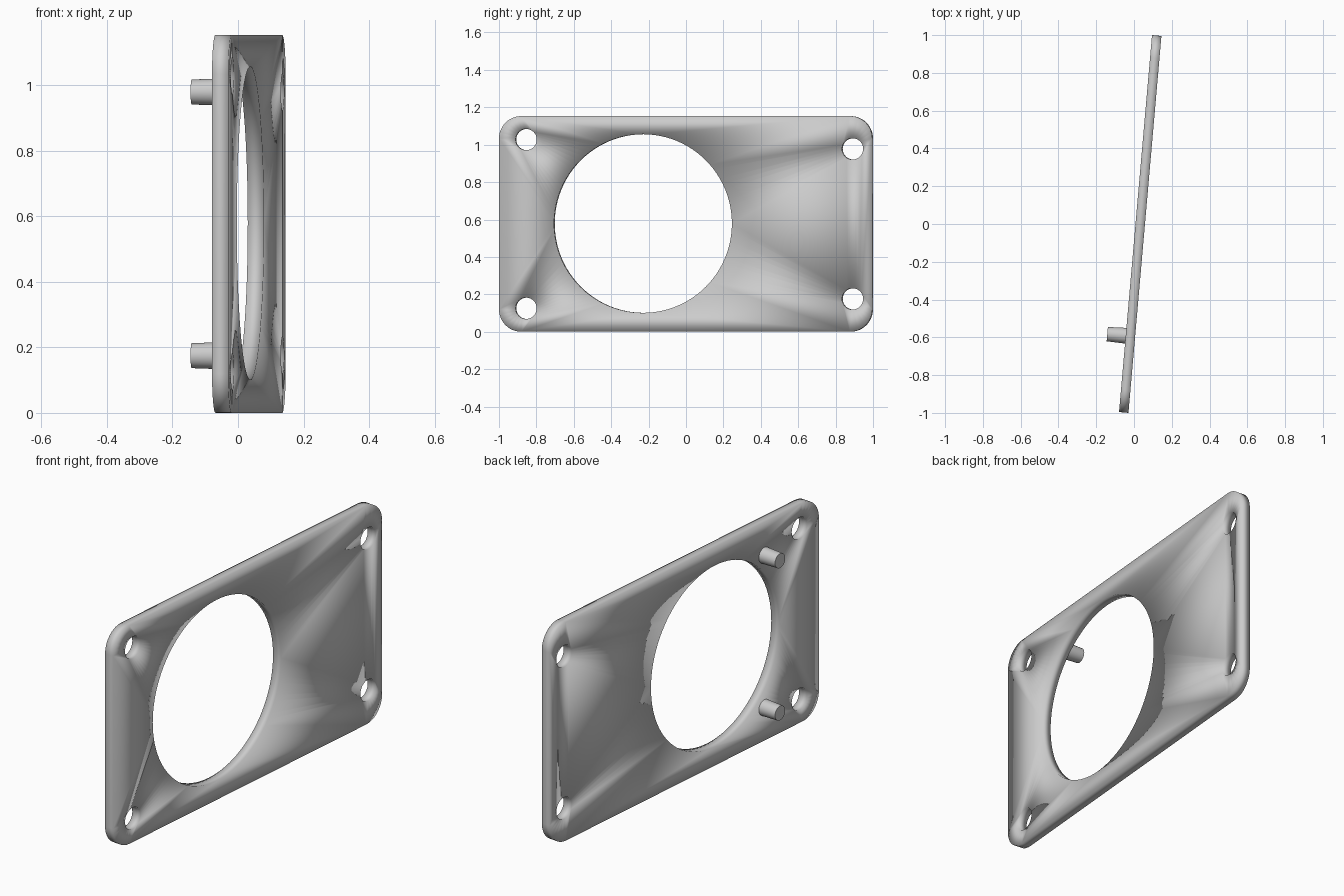
import bpy
import bmesh
from math import cos, sin, pi, radians
from mathutils import Matrix

if "Cube" in bpy.data.objects:
    bpy.data.objects.remove(bpy.data.objects["Cube"], do_unlink=True)

LENGTH, HEIGHT, THICK = 2.003, 1.153, 0.05
CORNER = 0.12
MID = HEIGHT / 2
# The whole part is turned slightly about the vertical axis
PLACE = Matrix.Translation((0.033, 0, MID)) @ Matrix.Rotation(radians(-5), 4, "Z")

grey = bpy.data.materials.new("plain grey")
grey.use_nodes = True
colour = (0.6, 0.6, 0.6, 1)
grey.diffuse_color = colour
grey.node_tree.nodes["Principled BSDF"].inputs["Base Color"].default_value = colour


def finish(bm, name):
    bmesh.ops.recalc_face_normals(bm, faces=bm.faces[:])
    bm.transform(PLACE)
    mesh = bpy.data.meshes.new(name)
    bm.to_mesh(mesh)
    bm.free()
    mesh.materials.append(grey)
    obj = bpy.data.objects.new(name, mesh)
    bpy.context.collection.objects.link(obj)
    mesh.shade_smooth()
    return obj


def arc(y, z, radius, start, sweep, count):
    return [(y + radius * cos(start + sweep * i / count),
             z + radius * sin(start + sweep * i / count)) for i in range(count + 1)]


def circle(y, z, radius, count):
    return arc(y, z, radius, 0, 2 * pi, count)[:-1]


# Panel outline with rounded corners
outline = []
for k, (sy, sz) in enumerate([(1, 1), (-1, 1), (-1, -1), (1, -1)]):
    outline += arc(sy * (LENGTH / 2 - CORNER), sz * (MID - CORNER),
                   CORNER, k * pi / 2, pi / 2, 12)

# One large opening and four screw holes
loops = [outline, circle(-0.229, 0.002, 0.4775, 96)]
for side in (-1, 1):
    loops.append(circle(-0.856, side * 0.451, 0.057, 32))
    loops.append(circle(0.896, side * 0.401, 0.057, 32))

# Panel: fill between the loops, then give it thickness
bm = bmesh.new()
for loop in loops:
    verts = [bm.verts.new((-THICK / 2, y, z)) for y, z in loop]
    for i, v in enumerate(verts):
        bm.edges.new((verts[i - 1], v))
bmesh.ops.triangle_fill(bm, use_beauty=True, edges=bm.edges[:], normal=(-1, 0, 0))
sheet = bmesh.ops.extrude_face_region(bm, geom=bm.faces[:], use_keep_orig=True)
moved = [g for g in sheet["geom"] if isinstance(g, bmesh.types.BMVert)]
bmesh.ops.translate(bm, verts=moved, vec=(THICK, 0, 0))
finish(bm, "panel")

# Tapered locating pegs on the rear face
PEG = 0.108
for side, name in ((1, "upper_peg"), (-1, "lower_peg")):
    bm = bmesh.new()
    spot = Matrix.Translation((-0.015 - PEG / 2, -0.596, side * 0.402))
    bmesh.ops.create_cone(bm, cap_ends=True, segments=32, radius1=0.042,
                          radius2=0.038, depth=PEG,
                          matrix=spot @ Matrix.Rotation(-pi / 2, 4, "Y"))
    peg = finish(bm, name)
    bpy.ops.object.select_all(action="DESELECT")
    peg.select_set(True)
    bpy.context.view_layer.objects.active = peg
    bpy.ops.object.shade_smooth_by_angle(angle=radians(40))
